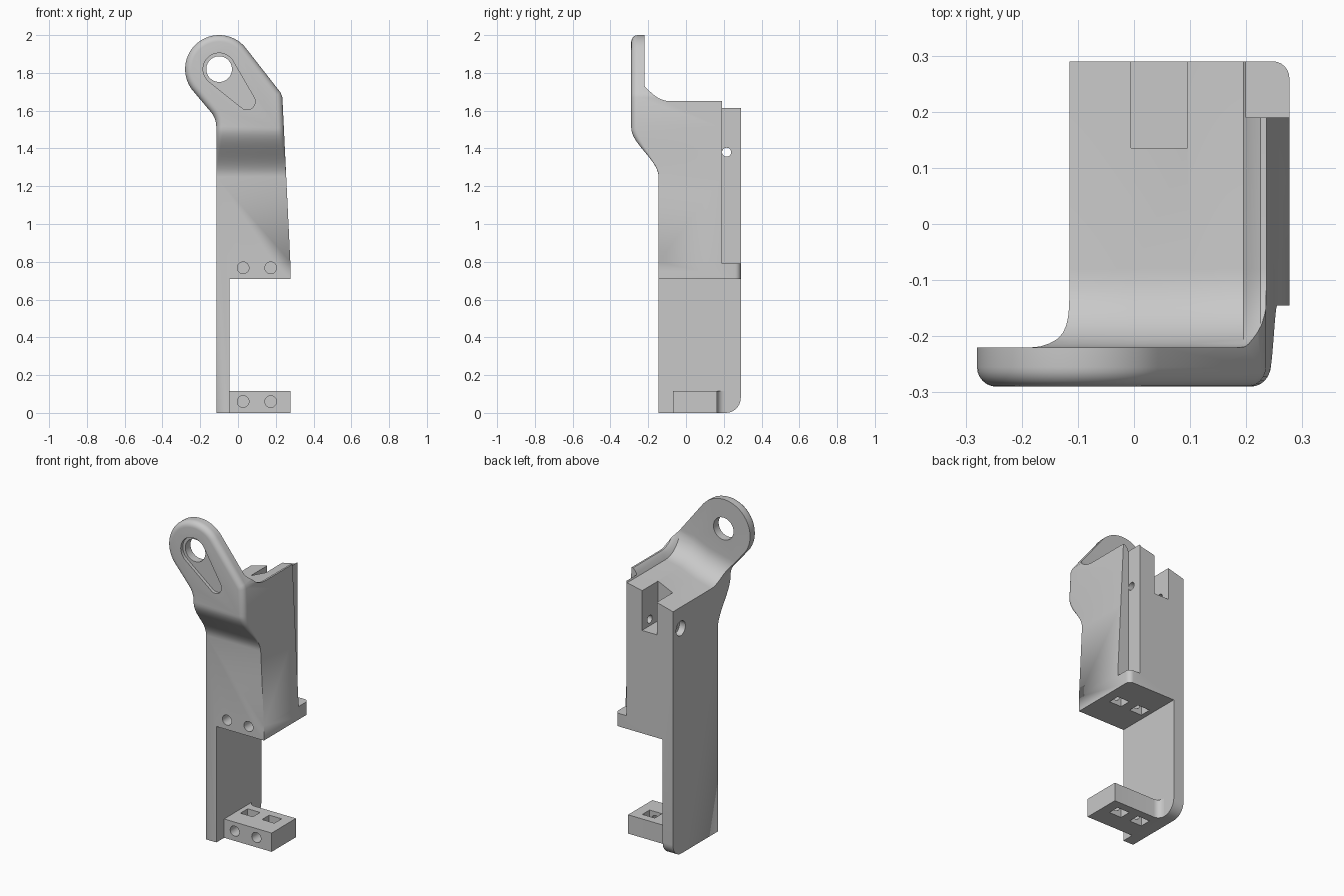
import bpy, bmesh
from math import sin, cos, pi, radians, degrees, atan2, acos, hypot

if "Cube" in bpy.data.objects:
    bpy.data.objects.remove(bpy.data.objects["Cube"])

grey = bpy.data.materials.new("plain grey")
grey.use_nodes = True
COLOUR = (0.58, 0.58, 0.58, 1)
grey.diffuse_color = COLOUR
grey.node_tree.nodes["Principled BSDF"].inputs["Base Color"].default_value = COLOUR

FRONT, BACK, TAB = -0.145, 0.29, -0.29
LOW, HIGH, STEPS = 1.25, 1.51, 12
EYE = (-0.10, 1.82)
RIM = 0.035


def arc(cx, cz, r, a0, a1, n):
    """Points on an arc, angles in degrees."""
    return [(cx + r * cos(radians(a0 + (a1 - a0) * i / n)),
             cz + r * sin(radians(a0 + (a1 - a0) * i / n))) for i in range(n + 1)]


def circle(c, r, n=32):
    return arc(c[0], c[1], r, 0, 360, n)[:-1]


def rect(x0, x1, y0, y1):
    return [(x0, y0), (x1, y0), (x1, y1), (x0, y1)]


def face_outward(bm):
    bmesh.ops.recalc_face_normals(bm, faces=bm.faces)
    if bm.calc_volume(signed=True) < 0:
        bmesh.ops.reverse_faces(bm, faces=bm.faces)


def loft(sections):
    """Closed solid through equal-length rings of points."""
    bm = bmesh.new()
    rings = [[bm.verts.new(p) for p in s] for s in sections]
    n = len(rings[0])
    for a, b in zip(rings, rings[1:]):
        for i in range(n):
            j = (i + 1) % n
            bm.faces.new((a[i], a[j], b[j], b[i]))
    bm.faces.new(rings[0][::-1])
    bm.faces.new(rings[-1])
    face_outward(bm)
    return bm


def along_y(profile, y0, y1):
    return loft([[(x, y, z) for x, z in profile] for y in (y0, y1)])


def along_x(profile, x0, x1):
    return loft([[(x, y, z) for y, z in profile] for x in (x0, x1)])


def along_z(profile, z0, z1):
    return loft([[(x, y, z) for x, y in profile] for z in (z0, z1)])


def make(name, bm):
    me = bpy.data.meshes.new(name)
    bm.to_mesh(me)
    bm.free()
    me.materials.append(grey)
    ob = bpy.data.objects.new(name, me)
    bpy.context.scene.collection.objects.link(ob)
    return ob


def activate(ob):
    bpy.ops.object.select_all(action='DESELECT')
    ob.select_set(True)
    bpy.context.view_layer.objects.active = ob


def cut(ob, bm):
    """Subtract a solid from an object."""
    tool = make("cutter", bm)
    tool.hide_render = True
    mod = ob.modifiers.new("cut", 'BOOLEAN')
    mod.operation, mod.solver, mod.object = 'DIFFERENCE', 'EXACT', tool
    activate(ob)
    bpy.ops.object.modifier_apply(modifier=mod.name)
    bpy.data.objects.remove(tool)


def ramp(z):
    t = min(max((z - LOW) / (HIGH - LOW), 0), 1)
    return t * t * (3 - 2 * t)


def inset(points, distance):
    """Move each corner of a counter-clockwise outline inward, growing with height."""
    result = []
    for i, (x, z) in enumerate(points):
        (ax, az), (bx, bz) = points[i - 1], points[(i + 1) % len(points)]
        la, lb = hypot(x - ax, z - az), hypot(bx - x, bz - z)
        n1 = (-(z - az) / la, (x - ax) / la)
        n2 = (-(bz - z) / lb, (bx - x) / lb)
        k = distance * ramp(z) / (1 + n1[0] * n2[0] + n1[1] * n2[1])
        result.append((x + k * (n1[0] + n2[0]), z + k * (n1[1] + n2[1])))
    return result


# Bracket body: side plate, upper block and eye tab from one front outline
levels = [LOW + (HIGH - LOW) * i / STEPS for i in range(STEPS + 1)]
middles = [(a + b) / 2 for a, b in zip(levels, levels[1:])]
outline = [(-0.115, 0), (-0.045, 0), (-0.045, 0.71), (0.277, 0.71), (0.277, 0.8)]
outline += [(0.277 - 0.042 * (z - 0.8) / 0.87, z) for z in middles]
outline += [(0.235, 1.67), (0.226, 1.695)]
outline += arc(*EYE, 0.18, 37.5, 217.5, 36)
outline += arc(-0.235, 1.515, 0.12, 37.5, 0, 6)
outline += [(-0.115, z) for z in reversed(middles)]

# Flat slab with a rounded front rim that fades out below the tab
sections = [[(x, BACK, z) for x, z in outline]]
for a in [i * pi / 12 for i in range(7)]:
    ring = inset(outline, RIM * (1 - cos(a)))
    sections.append([(x, TAB + RIM * ramp(z0) * (1 - sin(a)), z)
                     for (x, z), (x0, z0) in zip(ring, outline)])
body = loft(sections)
bmesh.ops.remove_doubles(body, verts=body.verts, dist=1e-5)

# Bend the front face back from the tab to the plate
for z in levels:
    bmesh.ops.bisect_plane(body, geom=body.verts[:] + body.edges[:] + body.faces[:], dist=1e-5,
                           plane_co=(0, 0, z), plane_no=(0, 0, 1))
for v in body.verts:
    if v.co.y < 0:
        v.co.y += (FRONT - TAB) * (1 - ramp(v.co.z))
face_outward(body)
bracket = make("bracket_body", body)

# Sloping top with a raised rim, swept up into the back of the tab
top = [(-0.4, 1.47), (-0.115, 1.51), (0, 1.54), (0.1, 1.585), (0.195, 1.605),
       (0.21, 1.635), (0.225, 1.65), (0.4, 1.65)]
R = 0.14
sweep = [(-0.22 + R * (1 - cos(t)), R * (1 - sin(t))) for t in [i * pi / 20 for i in range(11)]]
sweep.append((0.4, 0))
cut(bracket, loft([[(x, y, z + dz) for x, z in top] + [(0.4, y, 2.2), (-0.4, y, 2.2)]
                   for y, dz in sweep]))

# Rounded plate heel and lip corner
cut(bracket, along_x(arc(0.21, 0.08, 0.08, 270, 360, 8) + [(0.4, 0.08), (0.4, -0.1), (0.21, -0.1)],
                     -0.2, 0.1))
cut(bracket, along_z(arc(0.247, 0.26, 0.03, 0, 90, 6) + [(0.247, 0.4), (0.4, 0.4), (0.4, 0.26)],
                     0.6, 0.85))

# Back corner recess, pin notch and cross hole
cut(bracket, along_z(rect(0.2, 0.4, 0.19, 0.4), 0.79, 1.9))
cut(bracket, along_z(rect(-0.005, 0.095, 0.135, 0.4), 1.34, 1.9))
cut(bracket, along_x(circle((0.215, 1.38), 0.024, 24), -0.3, 0.4))
cut(bracket, along_x(circle((0.215, 1.38), 0.045, 24), -0.3, -0.075))

# Keyhole-shaped recess and eye hole in the tab
tip, r0, r1 = (0.048, 1.648), 0.085, 0.043
dx, dz = tip[0] - EYE[0], tip[1] - EYE[1]
heading = degrees(atan2(dz, dx))
spread = degrees(acos((r0 - r1) / hypot(dx, dz)))
keyhole = arc(*EYE, r0, heading + spread, heading + 360 - spread, 28)
keyhole += arc(*tip, r1, heading - spread, heading + spread, 14)
cut(bracket, along_y(keyhole, -0.4, TAB + 0.02))
cut(bracket, along_y(circle(EYE, 0.068, 40), -0.4, 0))

# Foot with a fillet where it meets the plate
foot_plan = [(-0.05, -0.07), (0.277, -0.07), (0.277, 0.165)]
foot_plan += arc(-0.005, 0.205, 0.04, 270, 180, 6) + [(-0.05, 0.205)]
foot = make("foot", along_z(foot_plan, 0, 0.115))

# Screw holes with square nut pockets
for x in (0.027, 0.173):
    for ob, hole_z, z0, z1 in ((foot, 0.06, -0.1, 0.2), (bracket, 0.768, 0.6, 0.83)):
        cut(ob, along_z(rect(x - 0.042, x + 0.042, 0.045, 0.115), z0, z1))
        cut(ob, along_y(circle((x, hole_z), 0.031, 24), -0.3, 0.08))

for ob in (bracket, foot):
    activate(ob)
    bpy.ops.object.shade_smooth_by_angle(angle=radians(32))
